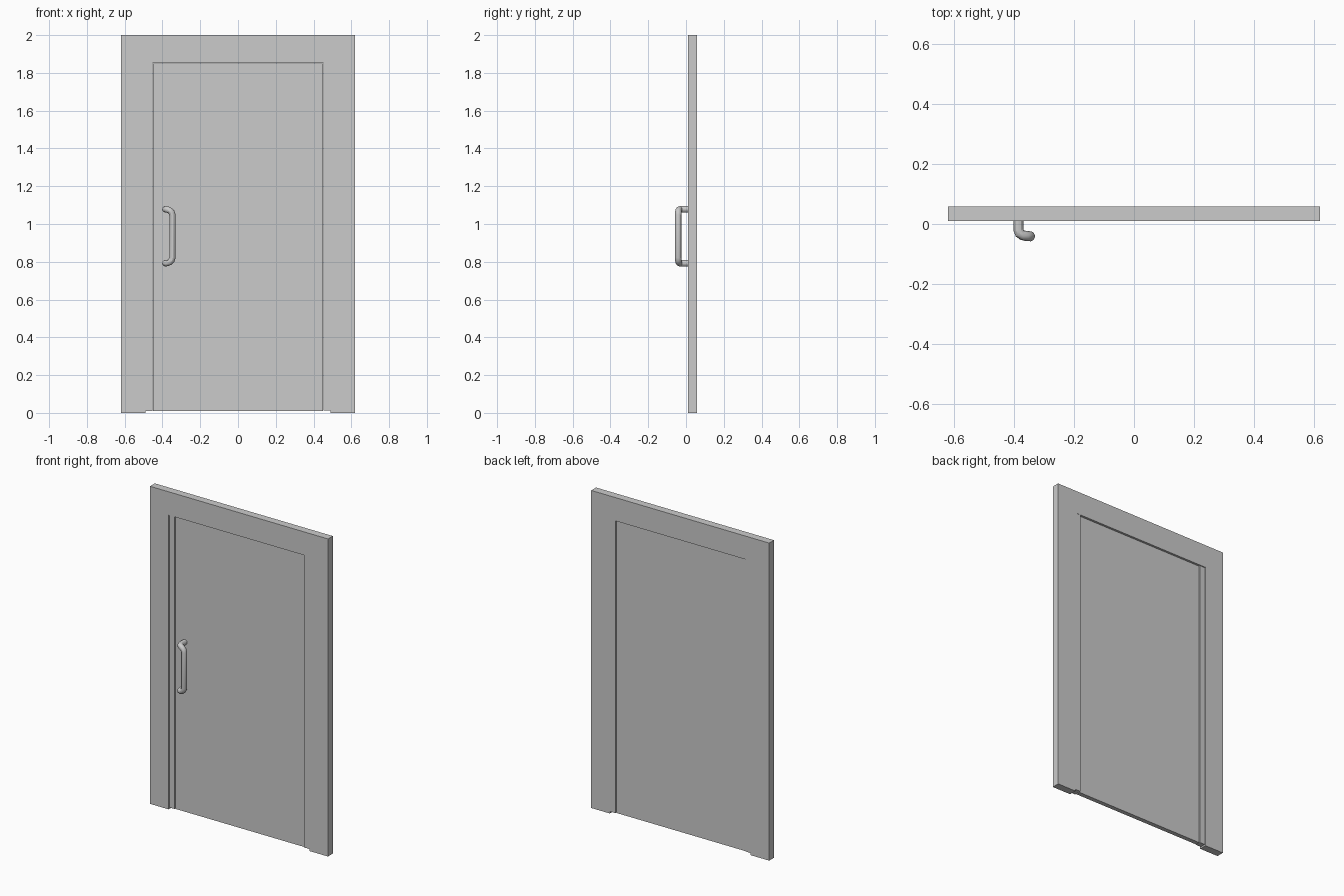
import bpy
import bmesh

if "Cube" in bpy.data.objects:
    bpy.data.objects.remove(bpy.data.objects["Cube"])

BACK, FRONT = 0.058, 0.01


def prism(name, outline, y0, y1):
    """Extrude an (x, z) outline from y0 to y1."""
    bm = bmesh.new()
    face = bm.faces.new([bm.verts.new((x, y0, z)) for x, z in outline])
    ext = bmesh.ops.extrude_face_region(bm, geom=[face])
    verts = [g for g in ext["geom"] if isinstance(g, bmesh.types.BMVert)]
    bmesh.ops.translate(bm, verts=verts, vec=(0, y1 - y0, 0))
    bmesh.ops.recalc_face_normals(bm, faces=bm.faces)
    mesh = bpy.data.meshes.new(name)
    bm.to_mesh(mesh)
    bm.free()
    obj = bpy.data.objects.new(name, mesh)
    bpy.context.collection.objects.link(obj)
    return obj


def rect(x0, x1, z0, z1):
    return [(x0, z0), (x1, z0), (x1, z1), (x0, z1)]


# Surrounding frame, open at the bottom
prism("door_frame", [(-0.62, 0), (-0.49, 0), (-0.49, 1.853), (0.49, 1.853),
                     (0.49, 0), (0.62, 0), (0.62, 2), (-0.62, 2)], FRONT, BACK)

# Narrow jambs beside the door: the latch side is set back, the hinge side nearly flush
prism("latch_jamb", rect(-0.49, -0.452, 0.01, 1.853), FRONT + 0.006, BACK - 0.006)
prism("hinge_jamb", rect(0.452, 0.49, 0.012, 1.853), FRONT + 0.001, BACK - 0.001)

# Door leaf
prism("door_leaf", rect(-0.45, 0.45, 0.01, 1.85), FRONT + 0.01, BACK - 0.01)

# Pull handle: a bent round tube, the lower half mirrors the upper
MID_Z = 0.935
upper = [(-0.385, 0.022, 0.143), (-0.385, -0.020, 0.143), (-0.381, -0.031, 0.143),
         (-0.372, -0.037, 0.141), (-0.360, -0.040, 0.136), (-0.351, -0.0405, 0.126),
         (-0.347, -0.041, 0.112)]
path = upper + [(x, y, -z) for x, y, z in reversed(upper)]
curve = bpy.data.curves.new("pull_handle", "CURVE")
curve.dimensions = "3D"
curve.bevel_depth = 0.017
curve.bevel_resolution = 4
curve.use_fill_caps = True
spline = curve.splines.new("POLY")
spline.points.add(len(path) - 1)
for point, (x, y, z) in zip(spline.points, path):
    point.co = (x, y, MID_Z + z, 1)
handle = bpy.data.objects.new("pull_handle", curve)
bpy.context.collection.objects.link(handle)
bpy.context.view_layer.objects.active = handle
handle.select_set(True)
bpy.ops.object.convert(target="MESH")
bpy.ops.object.shade_smooth_by_angle()
